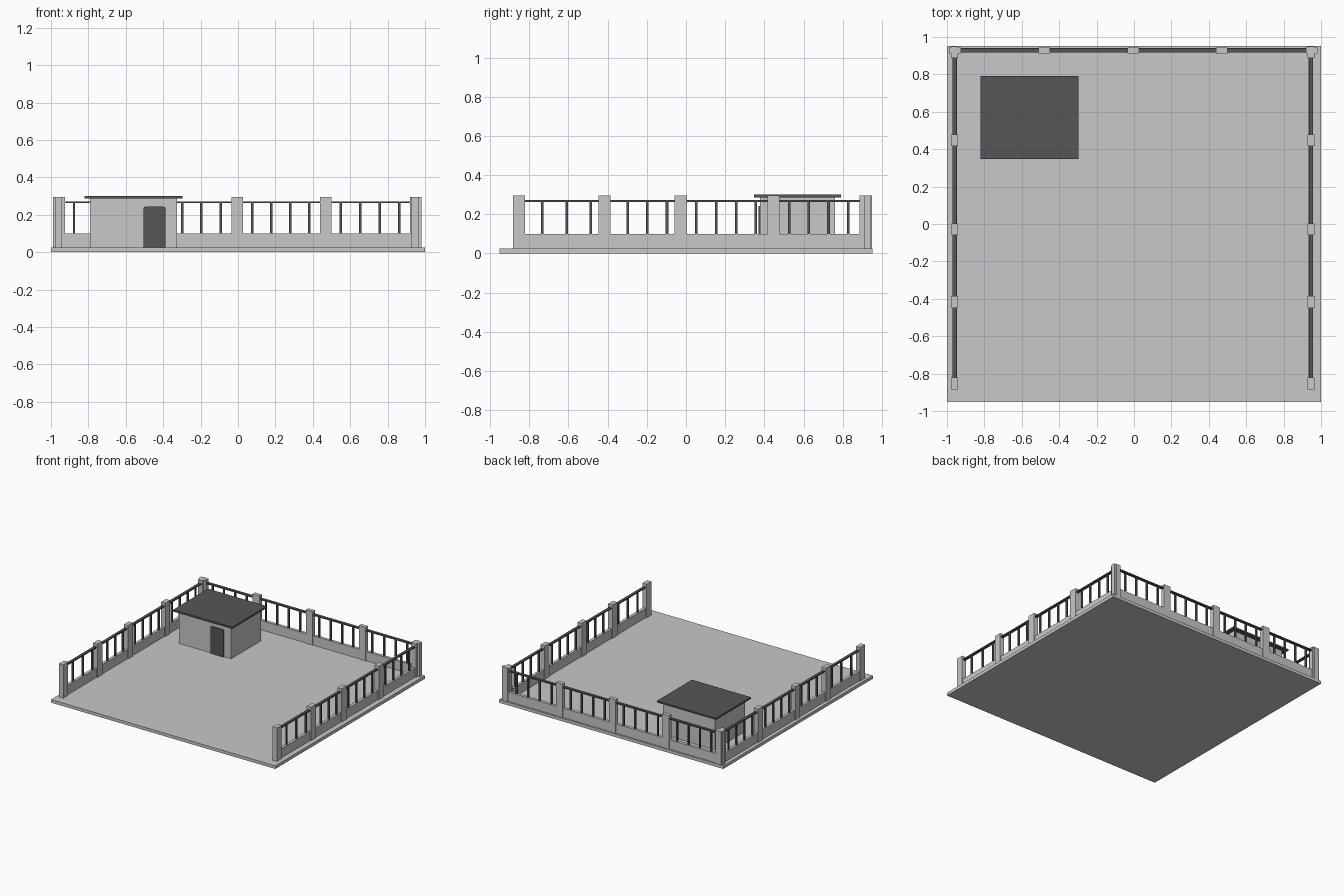
import bpy, bmesh

if "Cube" in bpy.data.objects:
    bpy.data.objects.remove(bpy.data.objects["Cube"])


def material(name, v):
    m = bpy.data.materials.new(name)
    m.diffuse_color = (v, v, v, 1)
    m.use_nodes = True
    m.node_tree.nodes["Principled BSDF"].inputs["Base Color"].default_value = m.diffuse_color
    return m


LIGHT = material("light grey concrete", 0.58)
DARK = material("dark grey metal", 0.092)


def boxes(name, mat, spans):
    """One object made of boxes, each (x0, x1, y0, y1, z0, z1)."""
    bm = bmesh.new()
    for x0, x1, y0, y1, z0, z1 in spans:
        geo = bmesh.ops.create_cube(bm, size=1)
        for v in geo["verts"]:
            v.co = (x1 if v.co.x > 0 else x0,
                    y1 if v.co.y > 0 else y0,
                    z1 if v.co.z > 0 else z0)
    me = bpy.data.meshes.new(name)
    bm.to_mesh(me)
    bm.free()
    me.materials.append(mat)
    ob = bpy.data.objects.new(name, me)
    bpy.context.collection.objects.link(ob)
    return ob


FLOOR, WALL_TOP, POST_TOP = 0.025, 0.10, 0.295
RAIL = (0.262, 0.272)


def fence(name, axis, fixed, posts, bar_counts):
    """Fence run along axis 'x' or 'y' at the fixed other coordinate."""
    def span(c, half_len, half_thick, z0, z1):
        a = (c - half_len, c + half_len)
        b = (fixed - half_thick, fixed + half_thick)
        return (*a, *b, z0, z1) if axis == "x" else (*b, *a, z0, z1)

    mid, half = (posts[0] + posts[-1]) / 2, (posts[-1] - posts[0]) / 2
    boxes(name + "_low_wall", LIGHT, [span(mid, half, 0.012, FLOOR, WALL_TOP)])
    boxes(name + "_rail", DARK, [span(mid, half, 0.011, *RAIL)])
    thick = 0.016 if axis == "x" else 0.019
    boxes(name + "_posts", LIGHT,
          [span(p, 0.031, thick, FLOOR, POST_TOP) for p in posts])
    bars = []
    for a, b, n in zip(posts, posts[1:], bar_counts):
        # bars sit evenly in the clear gap between two posts
        lo, hi = a + 0.08, b - 0.09
        if n == 3:
            lo, hi = a + 0.12, b - 0.07
        for i in range(n):
            bars.append(span(lo + (hi - lo) * i / (n - 1), 0.0065, 0.0065,
                             WALL_TOP, RAIL[0] + 0.004))
    boxes(name + "_bars", DARK, bars)


# Ground slab
boxes("ground_slab", LIGHT, [(-1, 1, -0.953, 0.953, 0, FLOOR)])

# Fences on three sides, front left open
fence("back_fence", "x", 0.928, [-0.957, -0.48, -0.003, 0.47, 0.951], [4, 4, 4, 4])
side_posts = [-0.853, -0.417, -0.027, 0.447, 0.925]
fence("left_fence", "y", -0.959, side_posts[:-1] + [0.918], [3, 3, 4, 4])
fence("right_fence", "y", 0.946, side_posts[:-1] + [0.918], [3, 3, 4, 4])

# Hut with overhanging flat roof
boxes("hut_walls", LIGHT, [(-0.79, -0.326, 0.378, 0.76, FLOOR, 0.286)])
boxes("hut_roof", DARK, [(-0.822, -0.296, 0.347, 0.792, 0.286, 0.30)])

# Door plate with clipped top corners
door = boxes("hut_door", DARK, [(-0.505, -0.388, 0.369, 0.379, FLOOR, 0.243)])
bm = bmesh.new()
bm.from_mesh(door.data)
top_corners = [e for e in bm.edges
               if all(v.co.z > 0.2 for v in e.verts)
               and abs(e.verts[0].co.x - e.verts[1].co.x) < 1e-5]
bmesh.ops.bevel(bm, geom=top_corners, offset=0.01, segments=2, profile=0.5,
                affect="EDGES")
bm.to_mesh(door.data)
bm.free()
